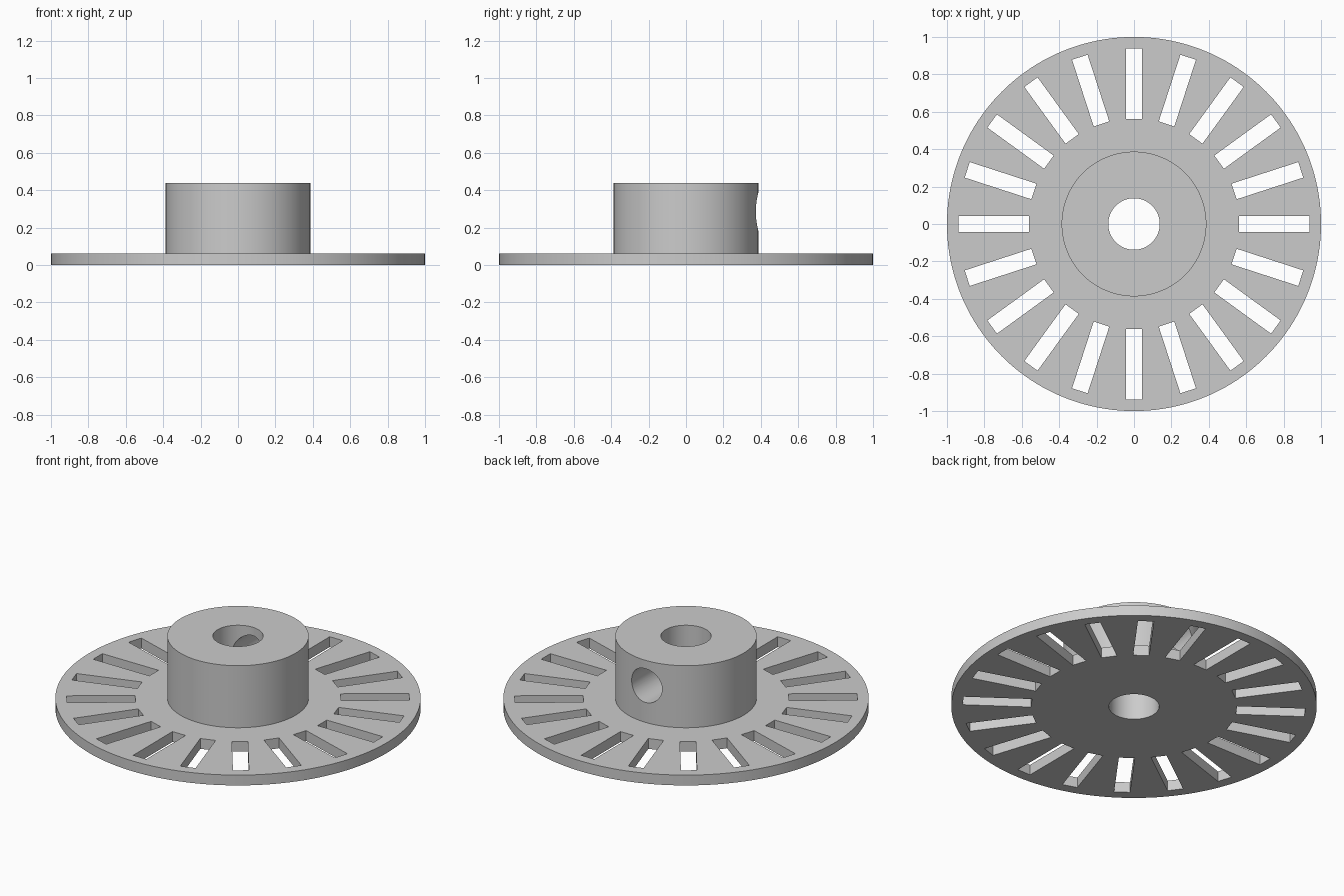
import bpy, bmesh, math
from mathutils import Matrix, Vector

SLOTS = 20
SEGMENTS = 160
DISC_R, DISC_H = 1.0, 0.0625
HUB_R, HUB_H = 0.387, 0.4375
BORE_R = 0.1375
SLOT_IN, SLOT_OUT, SLOT_W = 0.5625, 0.9375, 0.0875
SCREW_R, SCREW_Z = 0.102, 0.285

cube = bpy.data.objects.get("Cube")
if cube:
    bpy.data.objects.remove(cube, do_unlink=True)

grey = bpy.data.materials.new("plain grey")
grey.use_nodes = True
colour = (0.6, 0.6, 0.6, 1)
grey.diffuse_color = colour
grey.node_tree.nodes["Principled BSDF"].inputs["Base Color"].default_value = colour


def make_object(name, bm):
    bmesh.ops.recalc_face_normals(bm, faces=bm.faces)
    mesh = bpy.data.meshes.new(name)
    bm.to_mesh(mesh)
    bm.free()
    mesh.materials.append(grey)
    obj = bpy.data.objects.new(name, mesh)
    bpy.context.collection.objects.link(obj)
    return obj


def cut(target, cutter):
    cutter.hide_render = True
    mod = target.modifiers.new("cut", 'BOOLEAN')
    mod.operation = 'DIFFERENCE'
    mod.solver = 'EXACT'
    mod.object = cutter
    bpy.ops.object.select_all(action='DESELECT')
    bpy.context.view_layer.objects.active = target
    target.select_set(True)
    bpy.ops.object.modifier_apply(modifier=mod.name)
    bpy.data.objects.remove(cutter, do_unlink=True)


# Disc, hub and bore turned from one closed section
section = [(BORE_R, 0), (DISC_R, 0), (DISC_R, DISC_H),
           (HUB_R, DISC_H), (HUB_R, HUB_H), (BORE_R, HUB_H)]
bm = bmesh.new()
verts = [bm.verts.new((r, 0, z)) for r, z in section]
edges = [bm.edges.new((v, verts[i - 1])) for i, v in enumerate(verts)]
bmesh.ops.spin(bm, geom=verts + edges, cent=(0, 0, 0), axis=(0, 0, 1),
               angle=math.tau, steps=SEGMENTS, use_duplicate=False)
bmesh.ops.remove_doubles(bm, verts=bm.verts, dist=0.0001)
wheel = make_object("slotted_wheel_with_hub", bm)

# Ring of radial slots through the disc
bm = bmesh.new()
size = Vector((SLOT_OUT - SLOT_IN, SLOT_W, DISC_H * 3, 1))
middle = Vector(((SLOT_IN + SLOT_OUT) / 2, 0, DISC_H / 2))
for i in range(SLOTS):
    turn = Matrix.Rotation(math.tau * i / SLOTS, 4, 'Z')
    bmesh.ops.create_cube(
        bm, size=1, matrix=turn @ Matrix.Translation(middle) @ Matrix.Diagonal(size))
cut(wheel, make_object("slot_cutter", bm))

# Screw hole from the back of the hub into the bore
bm = bmesh.new()
place = Matrix.Translation((0, 0.25, SCREW_Z)) @ Matrix.Rotation(math.pi / 2, 4, 'X')
bmesh.ops.create_cone(bm, cap_ends=True, segments=64, radius1=SCREW_R,
                      radius2=SCREW_R, depth=0.5, matrix=place)
cut(wheel, make_object("screw_hole_cutter", bm))

# Smooth round walls, crisp rims
bpy.ops.object.shade_smooth_by_angle(angle=math.radians(30))
